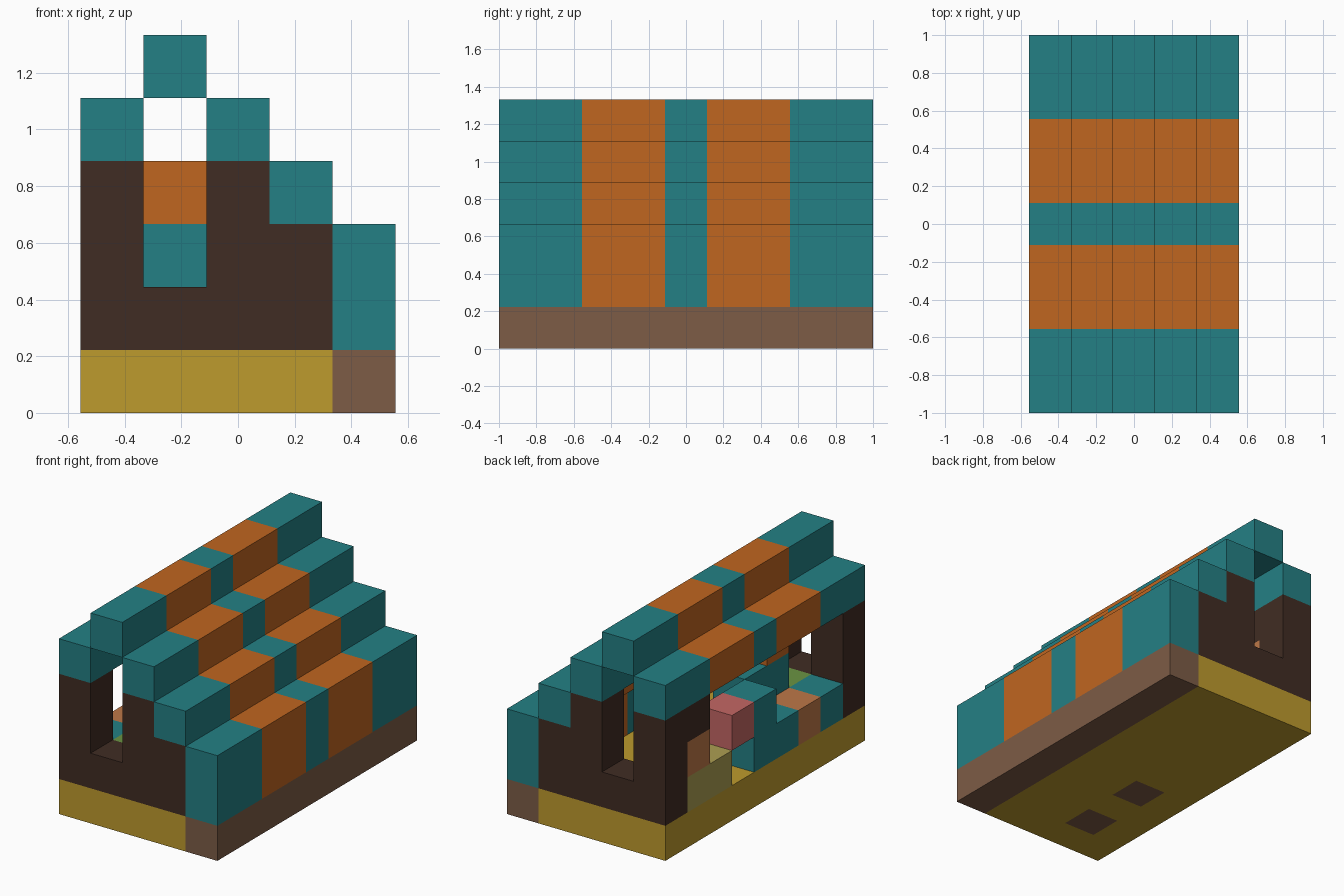
import bpy, bmesh
from mathutils import Vector

cube = bpy.data.objects.get("Cube")
if cube:
    bpy.data.objects.remove(cube, do_unlink=True)

U = 2 / 9                       # side of one building block
NX, NY = 5, 9                   # blocks across and along


def linear(c):
    c /= 255
    return c / 12.92 if c <= 0.04045 else ((c + 0.055) / 1.055) ** 2.4


def material(name, r, g, b):
    m = bpy.data.materials.new(name)
    m.use_nodes = True
    colour = (linear(r), linear(g), linear(b), 1)
    m.diffuse_color = colour
    m.node_tree.nodes["Principled BSDF"].inputs["Base Color"].default_value = colour
    return m


teal = material("teal", 36, 128, 133)
orange = material("orange", 192, 102, 32)
dark = material("dark brown", 64, 44, 35)
brown = material("light brown", 125, 92, 70)
yellow = material("yellow", 190, 155, 45)
khaki = material("khaki", 172, 158, 82)
pink = material("pink", 196, 103, 100)
green = material("green", 106, 148, 66)
peach = material("peach", 190, 120, 72)


def blocks(name, mats, boxes):
    """Boxes given as first cell, size in cells and material slot."""
    bm = bmesh.new()
    for cell, size, slot in boxes:
        made = bmesh.ops.create_cube(bm, size=1)["verts"]
        for v in made:
            corner = Vector(cell) + Vector([(c + 0.5) * s for c, s in zip(v.co, size)])
            v.co = (corner - Vector((NX / 2, NY / 2, 0))) * U
        for f in {f for v in made for f in v.link_faces}:
            f.material_index = slot
    me = bpy.data.meshes.new(name)
    bm.to_mesh(me)
    bm.free()
    for m in mats:
        me.materials.append(m)
    ob = bpy.data.objects.new(name, me)
    bpy.context.collection.objects.link(ob)
    return ob


# Floor with two sunken brown blocks, and the brown plinth along one side
sunken = (1, 3)
floor = [((0, 0, 0), (1, NY, 1), 0), ((2, 0, 0), (2, NY, 1), 0)]
floor += [((1, y, 0), (1, 1, 1), 1 if y in sunken else 0) for y in range(NY)]
blocks("floor", [yellow, brown], floor)
blocks("side_plinth", [brown], [((4, 0, 0), (1, NY, 1), 0)])

# Gable walls with a tall window slot
for name, y in (("front_wall", 0), ("back_wall", NY - 1)):
    heights = (3, 1, 3, 2)
    blocks(name, [dark], [((x, y, 1), (1, 1, h), 0) for x, h in enumerate(heights)])

# Stepped roof with striped bands along its length
bands = ((0, 2, 0), (2, 2, 1), (4, 1, 0), (5, 2, 1), (7, 2, 0))
steps = (("roof_eave", 4, 1), ("roof_ridge", 5, 1), ("roof_upper_step", 4, 1),
         ("roof_lower_step", 3, 1), ("roof_side_wall", 1, 2))
for x, (name, z, tall) in enumerate(steps):
    blocks(name, [teal, orange], [((x, y, z), (1, n, tall), s) for y, n, s in bands])

# Bed in the back corner
blocks("bed", [khaki], [((0, 6, 1), (1, 2, 1), 0)])
blocks("bed_head", [peach], [((0, 7, 2), (1, 1, 1), 0)])
blocks("bed_canopy", [dark], [((0, 7, 3), (1, 1, 1), 0)])

# Bench along the open side
blocks("bench", [teal, peach], [((0, 4, 1), (1, 1, 2), 0), ((0, 3, 1), (1, 1, 1), 0),
                                ((0, 2, 1), (1, 1, 1), 1), ((0, 1, 1), (1, 1, 1), 0)])
blocks("bench_cushion", [pink], [((0, 5, 2), (1, 1, 1), 0)])

# Plant and inner cabinet
blocks("plant", [green], [((1, 1, 1), (1, 1, 1), 0)])
blocks("cabinet", [teal, orange], [((1, 3, 1), (1, 1, 2), 0), ((1, 2, 2), (1, 1, 1), 0),
                                   ((1, 2, 3), (1, 1, 1), 1)])
